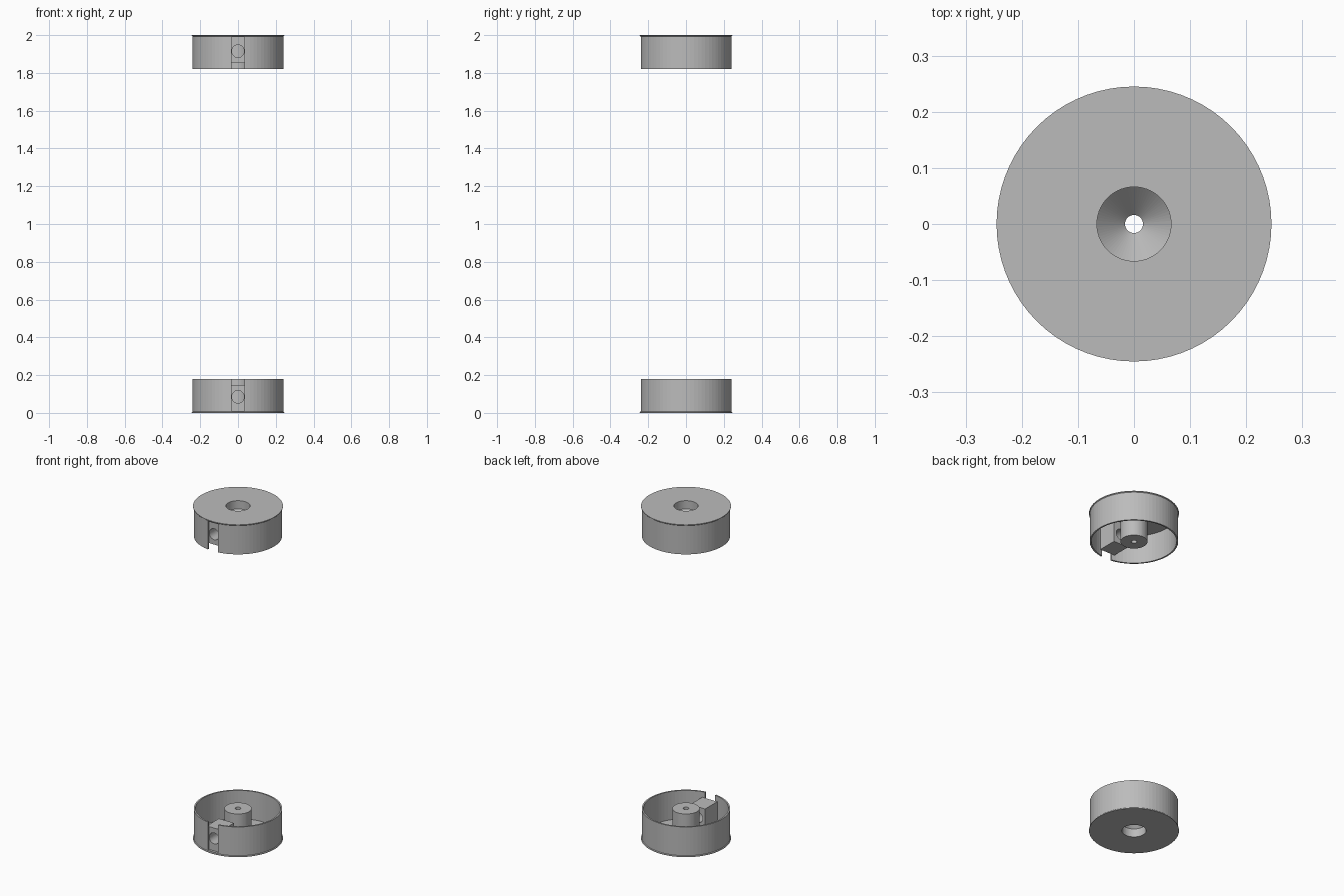
import bpy, bmesh
from math import pi
from mathutils import Matrix, Vector

if "Cube" in bpy.data.objects:
    bpy.data.objects.remove(bpy.data.objects["Cube"])

SIDES = 72
WALL_R = 0.241

grey = bpy.data.materials.new("plain grey")
grey.use_nodes = True
grey.diffuse_color = (0.5, 0.5, 0.5, 1)
grey.node_tree.nodes["Principled BSDF"].inputs["Base Color"].default_value = (0.5, 0.5, 0.5, 1)


def add_object(name, bm):
    bmesh.ops.recalc_face_normals(bm, faces=bm.faces)
    mesh = bpy.data.meshes.new(name)
    bm.to_mesh(mesh)
    bm.free()
    mesh.materials.append(grey)
    obj = bpy.data.objects.new(name, mesh)
    bpy.context.collection.objects.link(obj)
    return obj


def lathe(name, profile):
    """Turn a closed (radius, height) profile around the z axis."""
    bm = bmesh.new()
    verts = [bm.verts.new((r, 0, z)) for r, z in profile]
    edges = [bm.edges.new((v, verts[i - 1])) for i, v in enumerate(verts)]
    bmesh.ops.spin(bm, geom=verts + edges, axis=(0, 0, 1), cent=(0, 0, 0),
                   angle=2 * pi, steps=SIDES, use_merge=True)
    bmesh.ops.remove_doubles(bm, verts=bm.verts, dist=1e-5)
    return add_object(name, bm)


def box(name, low, high):
    low, high = Vector(low), Vector(high)
    bm = bmesh.new()
    bmesh.ops.create_cube(bm, size=1, matrix=Matrix.Translation((low + high) / 2)
                          @ Matrix.Diagonal((*(high - low), 1)))
    return add_object(name, bm)


def cut(obj, cutter):
    """Subtract the cutter, bake the result and discard the cutter."""
    mod = obj.modifiers.new("cut", "BOOLEAN")
    mod.operation, mod.solver, mod.object = "DIFFERENCE", "EXACT", cutter
    graph = bpy.context.evaluated_depsgraph_get()
    mesh = bpy.data.meshes.new_from_object(obj.evaluated_get(graph))
    obj.modifiers.clear()
    obj.data = mesh
    bpy.data.objects.remove(cutter)


# Thin cup with a small lip, a hollow post and a countersunk bore
cup = lathe("lower_cup", [
    (0.066, 0), (0.245, 0), (0.245, 0.003), (WALL_R, 0.007), (WALL_R, 0.18),
    (0.232, 0.18), (0.232, 0.01), (0.074, 0.01), (0.074, 0.18),
    (0.016, 0.18), (0.016, 0.1), (0.066, 0.05)])

# Slot through the front wall
cut(cup, box("slot_cutter", (-0.034, -0.3, 0.01), (0.034, -0.2, 0.3)))

# Block behind the slot, bored from front to back
block = box("lower_block", (-0.05, -0.226, 0.008), (0.05, -0.11, 0.147))
bm = bmesh.new()
bmesh.ops.create_cone(bm, cap_ends=True, segments=40, radius1=0.033, radius2=0.033, depth=0.3,
                      matrix=Matrix.Translation((0, -0.17, 0.085)) @ Matrix.Rotation(pi / 2, 4, "X"))
cut(block, add_object("bore_cutter", bm))

# Matching upper end, turned over to face the lower one
for part in (cup, block):
    twin = bpy.data.objects.new(part.name.replace("lower", "upper"), part.data)
    twin.location.z = 2
    twin.rotation_euler.y = pi
    bpy.context.collection.objects.link(twin)
